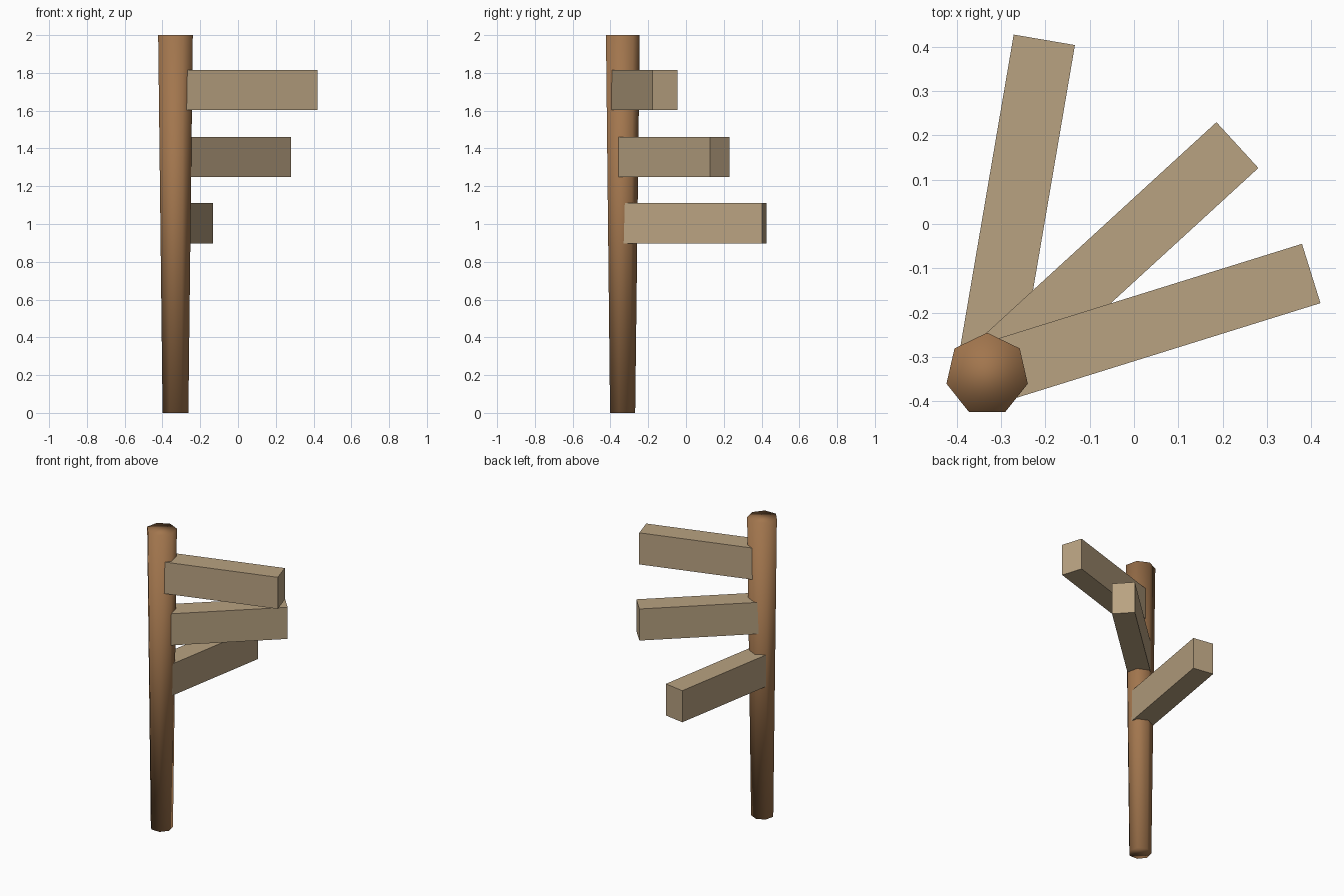
import bpy, math
from mathutils import Matrix, Vector

if "Cube" in bpy.data.objects:
    bpy.data.objects.remove(bpy.data.objects["Cube"])

POST_X, POST_Y = -0.331, -0.339      # post axis
REACH, WIDTH, HEIGHT = 0.765, 0.14, 0.212


def material(name, color):
    mat = bpy.data.materials.new(name)
    mat.diffuse_color = (*color, 1)
    mat.use_nodes = True
    mat.node_tree.nodes["Principled BSDF"].inputs["Base Color"].default_value = mat.diffuse_color
    return mat


bark = material("dark_wood", (0.36, 0.18, 0.075))
plank = material("pale_wood", (0.48, 0.36, 0.22))

# Seven-sided post, wider at the top, softly shaded all over
bpy.ops.mesh.primitive_cone_add(vertices=7, radius1=0.070, radius2=0.094, depth=2,
                                location=(POST_X, POST_Y, 1))
post = bpy.context.object
post.name = "post"
post.data.materials.append(bark)
bpy.ops.object.shade_smooth()


# Sign boards: each starts inside the post and points outward
def board(name, z, degrees):
    bpy.ops.mesh.primitive_cube_add(size=1)
    ob = bpy.context.object
    ob.name = name
    ob.data.transform(Matrix.Translation((REACH / 2, 0, 0))
                      @ Matrix.Diagonal((REACH, WIDTH, HEIGHT, 1)))
    ob.location = Vector((POST_X, POST_Y, z))
    ob.rotation_euler.z = math.radians(degrees)
    ob.data.materials.append(plank)


for name, z, degrees in (("upper_board", 1.71, 17.3),
                         ("middle_board", 1.355, 42.5),
                         ("lower_board", 1.004, 80.3)):
    board(name, z, degrees)
